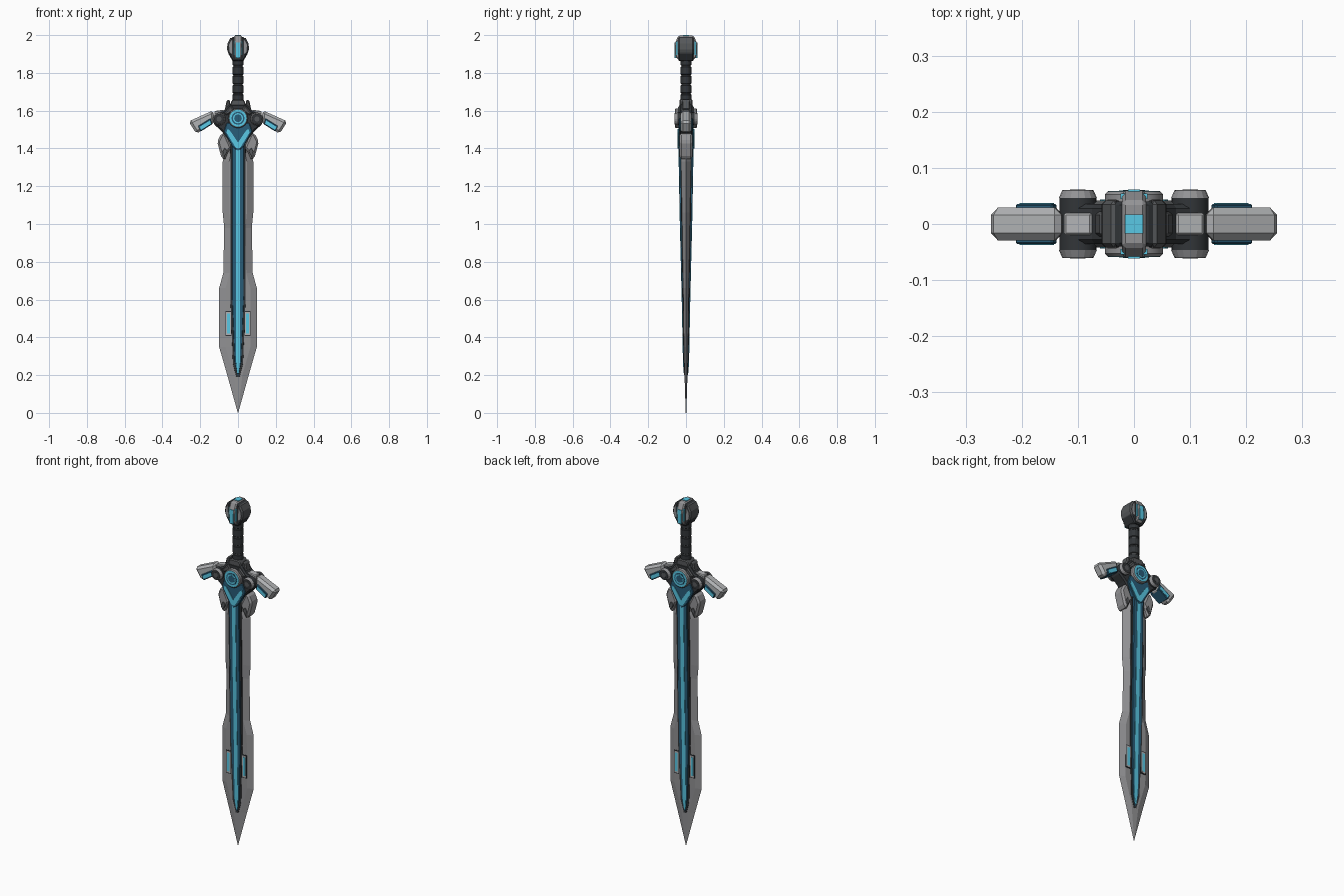
import bpy, bmesh, math
from mathutils import Matrix

cube = bpy.data.objects.get("Cube")
if cube:
    bpy.data.objects.remove(cube)


def material(name, r, g, b):
    m = bpy.data.materials.new(name)
    m.use_nodes = True
    m.diffuse_color = (r, g, b, 1)
    m.node_tree.nodes["Principled BSDF"].inputs["Base Color"].default_value = (r, g, b, 1)
    return m


steel = material("blade steel", 0.29, 0.29, 0.3)
pale = material("pale steel", 0.44, 0.45, 0.46)
gunmetal = material("gunmetal", 0.09, 0.095, 0.1)
black = material("black metal", 0.032, 0.036, 0.04)
navy = material("deep blue", 0.022, 0.11, 0.19)
cyan = material("bright cyan", 0.1, 0.58, 0.78)


def finish(name, bm, mat, bevel=0, mirror=False):
    bmesh.ops.recalc_face_normals(bm, faces=bm.faces)
    mesh = bpy.data.meshes.new(name)
    bm.to_mesh(mesh)
    bm.free()
    mesh.materials.append(mat)
    ob = bpy.data.objects.new(name, mesh)
    bpy.context.collection.objects.link(ob)
    if bevel:
        mod = ob.modifiers.new("Bevel", "BEVEL")
        mod.width, mod.segments = bevel, 1
    if mirror:
        ob.modifiers.new("Mirror", "MIRROR").use_mirror_merge = False
    return ob


def prism(name, pts, depth, mat, bevel=0, mirror=False, side=False):
    """Outline in x,z thickened to +-depth in y; side=True swaps x and y."""
    bm = bmesh.new()
    f = bm.faces.new([bm.verts.new((x, -depth, z)) for x, z in pts])
    new = bmesh.ops.extrude_face_region(bm, geom=[f])["geom"]
    bmesh.ops.translate(bm, vec=(0, 2 * depth, 0),
                        verts=[v for v in new if isinstance(v, bmesh.types.BMVert)])
    if side:
        for v in bm.verts:
            v.co.x, v.co.y = v.co.y, v.co.x
    finish(name, bm, mat, bevel, mirror)


def both(half):
    """Close a right-hand outline with its mirror image."""
    return half + [(-x, z) for x, z in reversed(half) if x > 0]


def rect(x0, x1, z0, z1):
    return [(x0, z0), (x1, z0), (x1, z1), (x0, z1)]


def loft(name, rows, edge, mat):
    """Hexagonal sections (z, half width, half thickness) with sharp edges."""
    bm = bmesh.new()
    rings = []
    for z, w, t in rows:
        i = max(w - edge, w * 0.3)
        rings.append([bm.verts.new((x, y, z)) for x, y in
                      ((w, 0), (i, t), (-i, t), (-w, 0), (-i, -t), (i, -t))])
    for a, b in zip(rings, rings[1:]):
        for k in range(6):
            n = (k + 1) % 6
            bm.faces.new((a[k], a[n], b[n], b[k]))
    bm.faces.new(rings[0])
    bm.faces.new(rings[-1])
    finish(name, bm, mat)


def disc(name, x, z, r, depth, mat, bevel=0, mirror=False, sides=24):
    bm = bmesh.new()
    bmesh.ops.create_cone(bm, cap_ends=True, segments=sides, radius1=r, radius2=r,
                          depth=2 * depth, matrix=Matrix.Translation((x, 0, z))
                          @ Matrix.Rotation(math.pi / 2, 4, "X"))
    ob = finish(name, bm, mat, bevel, mirror)
    if sides > 12:
        for p in ob.data.polygons:
            p.use_smooth = len(p.vertices) == 4
        ob.data.set_sharp_from_angle(angle=math.radians(35))


def column(name, r, h, heights, mat, bevel=0):
    """Upright twelve-sided cylinders at the given heights."""
    bm = bmesh.new()
    for z in heights:
        bmesh.ops.create_cone(bm, cap_ends=True, segments=12, radius1=r, radius2=r,
                              depth=h, matrix=Matrix.Translation((0, 0, z)))
    finish(name, bm, mat, bevel)


# Blade: steel body, black trim, blue core and glowing stripe
loft("blade", [(0, 0.001, 0.0015), (0.2, 0.057, 0.008), (0.35, 0.1, 0.011), (0.66, 0.1, 0.015),
               (0.74, 0.078, 0.016), (0.98, 0.073, 0.02), (1.06, 0.081, 0.021),
               (1.33, 0.081, 0.026), (1.39, 0.066, 0.027), (1.5, 0.066, 0.028)], 0.034, steel)
core = [(0.2, 0.006, 0.011), (0.27, 0.024, 0.0145), (0.6, 0.037, 0.021),
        (1.0, 0.038, 0.031), (1.43, 0.038, 0.039)]
loft("core_trim", [(z - 0.01, w + 0.006, t * 0.8) for z, w, t in core], 0.004, black)
loft("blade_core", core, 0.008, navy)
loft("core_stripe", [(z + 0.012, min(w, 0.013), t + 0.002) for z, w, t in core], 0.002, cyan)

# Glowing slots in the wide part of the blade
prism("slot_frame", rect(0.035, 0.066, 0.407, 0.54), 0.0155, black, 0, True)
prism("slot_rim", rect(0.037, 0.063, 0.412, 0.535), 0.0165, pale, 0, True)
prism("slot_light", rect(0.043, 0.058, 0.42, 0.527), 0.0175, cyan, 0, True)

# Shoulder guards hugging the top of the blade
prism("shoulder_guard", [(0.072, 1.335), (0.09, 1.36), (0.11, 1.435), (0.088, 1.48),
                         (0.068, 1.48), (0.034, 1.405), (0.05, 1.385)],
      0.034, steel, 0.01, True)
prism("shoulder_inlay", [(0.073, 1.352), (0.082, 1.385), (0.07, 1.405), (0.055, 1.385)],
      0.0355, gunmetal, 0.002, True)

# Guard body and the blue throat under the emblem
prism("guard_body", both([(0.045, 1.44), (0.09, 1.495), (0.13, 1.53), (0.13, 1.575),
                          (0.075, 1.6), (0.045, 1.635)]), 0.036, black, 0.008)
prism("throat", both([(0, 1.385), (0.03, 1.41), (0.075, 1.49), (0.06, 1.535)]),
      0.041, navy, 0.003)
prism("throat_fork", both([(0, 1.4), (0.013, 1.405), (0.061, 1.484), (0.055, 1.503),
                           (0.043, 1.495), (0, 1.432)]), 0.044, cyan)
prism("guard_brow", [(0.02, 1.6), (0.06, 1.575), (0.075, 1.585), (0.035, 1.63)],
      0.042, gunmetal, 0.006, True)
prism("guard_horn", [(0.035, 1.6), (0.07, 1.605), (0.06, 1.655), (0.045, 1.66)],
      0.022, gunmetal, 0.006, True)

# Round emblem, stacked rings showing on both faces
for name, r, d, m in (("emblem_housing", 0.052, 0.058, steel), ("emblem_ring", 0.046, 0.0585, cyan),
                      ("emblem_recess", 0.034, 0.059, navy), ("emblem_light", 0.027, 0.06, cyan),
                      ("emblem_centre", 0.02, 0.061, navy)):
    disc(name, 0, 1.56, r, d, m, 0.005 if m == steel else 0)

# Side hubs with light end caps
disc("hub", 0.1, 1.556, 0.033, 0.046, black, 0, True)
for y in (-1, 1):
    bm = bmesh.new()
    bmesh.ops.create_cone(bm, cap_ends=True, segments=16, radius1=0.034, radius2=0.028, depth=0.014,
                          matrix=Matrix.Translation((0.1, y * 0.053, 1.556))
                          @ Matrix.Rotation(-y * math.pi / 2, 4, "X"))
    finish("hub_cap_" + ("back" if y > 0 else "front"), bm, steel, 0, True)
disc("hub_recess", 0.1, 1.556, 0.027, 0.0605, black, 0, True)
disc("hub_bolt", 0.1, 1.556, 0.014, 0.0615, gunmetal, 0, True, 8)
prism("hub_bridge", [(0.07, 1.56), (0.125, 1.55), (0.125, 1.598), (0.075, 1.605)],
      0.02, pale, 0.004, True)

# Drooping cross-guard wings
prism("wing", [(0.125, 1.535), (0.22, 1.478), (0.262, 1.543), (0.13, 1.602)],
      0.029, pale, 0.013, True)
prism("wing_panel", [(0.137, 1.528), (0.197, 1.49), (0.212, 1.518), (0.145, 1.56)],
      0.036, navy, 0.003, True)
prism("wing_light", [(0.143, 1.532), (0.197, 1.498), (0.204, 1.514), (0.149, 1.547)],
      0.037, cyan, 0, True)

# Grip: stacked bands around a thinner core
column("grip_bands", 0.029, 0.044, [1.665 + i * 0.049 for i in range(5)], black, 0.003)
column("grip_core", 0.025, 0.29, [1.755], gunmetal)
prism("grip_collar", both([(0.04, 1.615), (0.038, 1.645), (0.028, 1.66)]), 0.034, gunmetal, 0.005)

# Pommel: dark core, side cheeks and a strap over the top
prism("pommel_core", both([(0.028, 1.862), (0.05, 1.9), (0.052, 1.95), (0.032, 1.99)]),
      0.04, black, 0.006)
prism("pommel_cheek", [(0.029, 1.885), (0.05, 1.9), (0.058, 1.925), (0.056, 1.955),
                       (0.038, 1.99), (0.027, 1.98)], 0.042, gunmetal, 0.007, True)
prism("pommel_cheek_plate", [(0.031, 1.9), (0.045, 1.91), (0.047, 1.95), (0.033, 1.975)],
      0.0435, steel, 0, True)
strap = both([(0.035, 1.865), (0.056, 1.885), (0.06, 1.955), (0.04, 1.997)])
prism("pommel_strap", strap, 0.021, steel, 0.006, side=True)
for y in (-1, 1):
    prism("pommel_side_light", [(y * a, z) for a, z in rect(0.045, 0.054, 1.895, 1.965)],
          0.024, cyan, 0, side=True)
prism("pommel_light", rect(-0.011, 0.011, 1.88, 1.96), 0.0615, cyan)
prism("pommel_top_light", rect(-0.017, 0.017, 1.98, 2.0), 0.016, cyan, 0, side=True)
